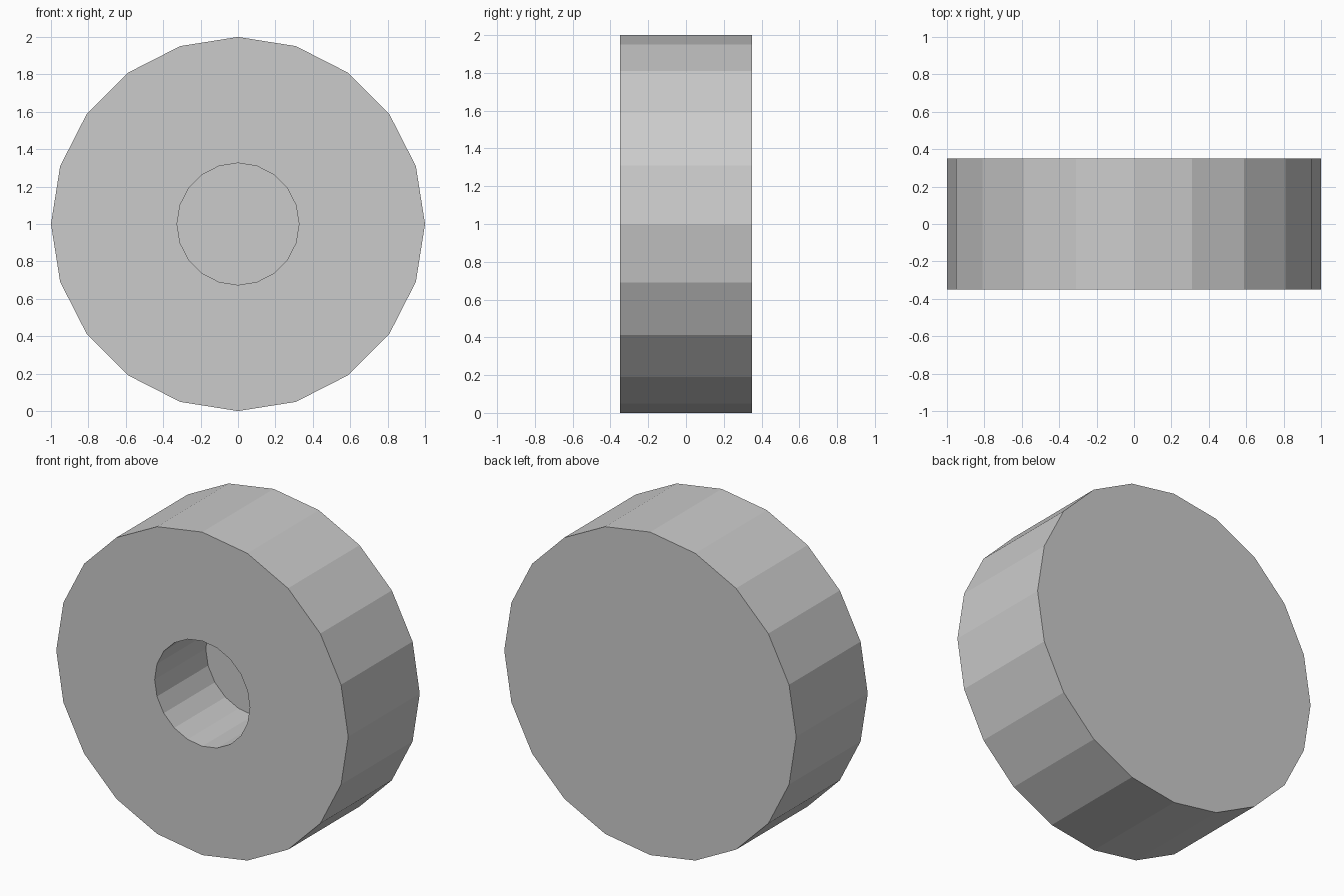
import bpy, bmesh
from math import cos, sin, tau

if "Cube" in bpy.data.objects:
    bpy.data.objects.remove(bpy.data.objects["Cube"])

SIDES = 20
# (radius, y) profile: back rim, front rim, bore edge, bore floor
PROFILE = [(1.0, 0.35), (1.0, -0.35), (0.326, -0.35), (0.326, 0.15)]

bm = bmesh.new()
rings = [[bm.verts.new((r * cos(tau * i / SIDES), y, 1 + r * sin(tau * i / SIDES)))
          for i in range(SIDES)] for r, y in PROFILE]

# Tread, front face and bore wall
for a, b in zip(rings, rings[1:]):
    for i in range(SIDES):
        j = (i + 1) % SIDES
        bm.faces.new((a[i], a[j], b[j], b[i]))

# Back face and bore floor
bm.faces.new(rings[0])
bm.faces.new(rings[-1])
bmesh.ops.recalc_face_normals(bm, faces=bm.faces[:])

mesh = bpy.data.meshes.new("wheel")
bm.to_mesh(mesh)
bm.free()
wheel = bpy.data.objects.new("wheel", mesh)
bpy.context.collection.objects.link(wheel)
